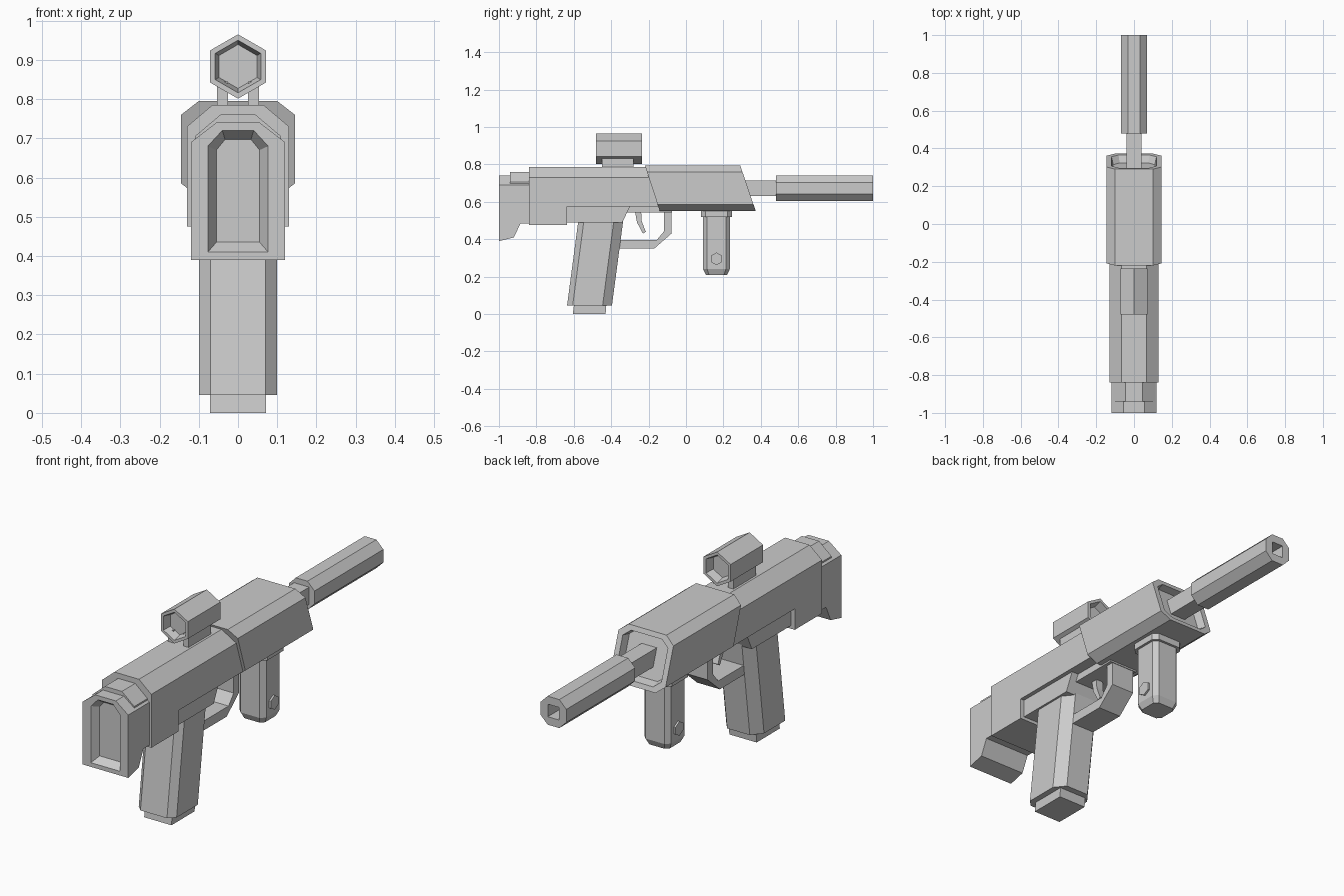
import bpy, bmesh
from math import cos, sin, pi

if "Cube" in bpy.data.objects:
    bpy.data.objects.remove(bpy.data.objects["Cube"])


def loft(name, rings):
    """Skin equal-length rings of 3D points and cap both ends."""
    bm = bmesh.new()
    rows = [[bm.verts.new(p) for p in ring] for ring in rings]
    n = len(rows[0])
    for a, b in zip(rows, rows[1:]):
        for i in range(n):
            j = (i + 1) % n
            bm.faces.new((a[i], a[j], b[j], b[i]))
    bm.faces.new(rows[0][::-1])
    bm.faces.new(rows[-1])
    bmesh.ops.recalc_face_normals(bm, faces=bm.faces)
    mesh = bpy.data.meshes.new(name)
    bm.to_mesh(mesh)
    bm.free()
    ob = bpy.data.objects.new(name, mesh)
    bpy.context.collection.objects.link(ob)
    return ob


def at_y(section, y):
    return [(x, y, z) for x, z in section]


def side_plate(name, profile, half, cx=0):
    """Extrude a (y, z) profile across x."""
    return loft(name, [[(cx + s * half, y, z) for y, z in profile] for s in (-1, 1)])


def box(name, x0, x1, y0, y1, z0, z1):
    return side_plate(name, [(y0, z0), (y1, z0), (y1, z1), (y0, z1)], (x1 - x0) / 2, (x0 + x1) / 2)


def hood(w, zb, zs, wt, zt):
    """Flat-bottomed section with chamfered top corners."""
    return [(-w, zb), (-w, zs), (-wt, zt), (wt, zt), (w, zs), (w, zb)]


def octagon(h, f, cu=0, cv=0):
    pts = [(f, h), (h, f), (h, -f), (f, -h), (-f, -h), (-h, -f), (-h, f), (-f, h)]
    return [(cu + u, cv + v) for u, v in pts]


# Butt stock with recessed rear face
recess_in = hood(.055, .435, .67, .033, .697)
recess_out = hood(.077, .41, .68, .04, .72)
stock = [at_y(recess_in, -.965), at_y(recess_out, -1)]
for y, zb in [(-1, .39), (-.92, .41), (-.885, .485), (-.83, .485)]:
    stock.append(at_y(hood(.12, zb, .69, .055, .74), y))
loft("butt_stock", stock)
loft("stock_collar", [at_y(hood(.11, .6, .705, .045, .76), y) for y in (-.94, -.83)])

# Receiver with stepped underside
loft("receiver", [at_y(hood(.13, zb, .73, .065, .785), y)
                  for y, zb in [(-.84, .475), (-.635, .475), (-.635, .575), (-.12, .575)]])
side_plate("grip_housing", [(-.64, .6), (-.64, .49), (-.34, .49), (-.3, .575), (-.3, .6)], .11)
box("guard_plate", -.075, .075, -.33, -.075, .542, .6)

# Handguard, raked ends with a pocket at the front
guard = [(.1, .795), (.145, .76), (.145, .585), (.1, .55),
         (-.1, .55), (-.145, .585), (-.145, .76), (-.1, .795)]


def raked(section, y_top, run, scale=1.0):
    out = []
    for x, z in section:
        z = .672 + (z - .672) * scale
        out.append((x * scale, y_top + (.795 - z) * run / .245, z))
    return out


loft("handguard", [raked(guard, -.22, .08), raked(guard, .29, .083),
                   raked(guard, .29, .083, .82), raked(guard, .25, .083, .76)])

# Barrel and suppressor with square bore
box("barrel", -.04, .04, .2, .5, .632, .714)
bore = [(u, v) for u, v in octagon(.03, .0299, 0, .672)]
tube = octagon(.068, .031, 0, .672)
loft("suppressor", [at_y(tube, .48), at_y(tube, 1), at_y(bore, 1), at_y(bore, .9)])

# Hexagonal sight, recessed at both ends
def hexagon(r, cu, cv):
    return [(cu + r * sin(k * pi / 3), cv + r * cos(k * pi / 3)) for k in range(6)]


loft("sight", [at_y(hexagon(r, 0, .883), y) for r, y in
               [(.056, -.44), (.067, -.48), (.082, -.48), (.082, -.235), (.067, -.235), (.056, -.275)]])
for side, s in (("left", -1), ("right", 1)):
    box("sight_mount_" + side, s * .04 - .014, s * .04 + .014, -.45, -.28, .77, .845)

# Pistol grip, leaning forward, with base plug
def grip_ring(y0, y1, z):
    half = [(.07, y0), (.1, y0 + .03), (.1, y1 - .05), (.06, y1)]
    return [(x, y, z) for x, y in half] + [(-x, y, z) for x, y in half[::-1]]


loft("pistol_grip", [grip_ring(-.636, -.396, .045), grip_ring(-.575, -.335, .505)])
side_plate("grip_base", [(-.605, 0), (-.43, 0), (-.425, .06), (-.598, .06)], .072)

# Trigger and trigger guard
side_plate("trigger", [(-.275, .56), (-.24, .56), (-.238, .5), (-.215, .44), (-.23, .43), (-.262, .49)], .018)
outer = [(-.38, .35), (-.17, .35), (-.078, .43), (-.078, .56)]
inner = [(-.118, .56), (-.118, .442), (-.157, .395), (-.38, .395)]
side_plate("trigger_guard", outer + inner, .06)

# Vertical foregrip with collar and cross pin
def post(h, f, z):
    return [(x, y, z) for x, y in octagon(h, f, 0, .163)]


loft("foregrip", [post(.057, .04, .21), post(.071, .05, .24), post(.071, .05, .56)])
loft("foregrip_collar", [post(.083, .06, .52), post(.083, .06, .56)])
side_plate("foregrip_pin", hexagon(.034, .163, .295), .08)
